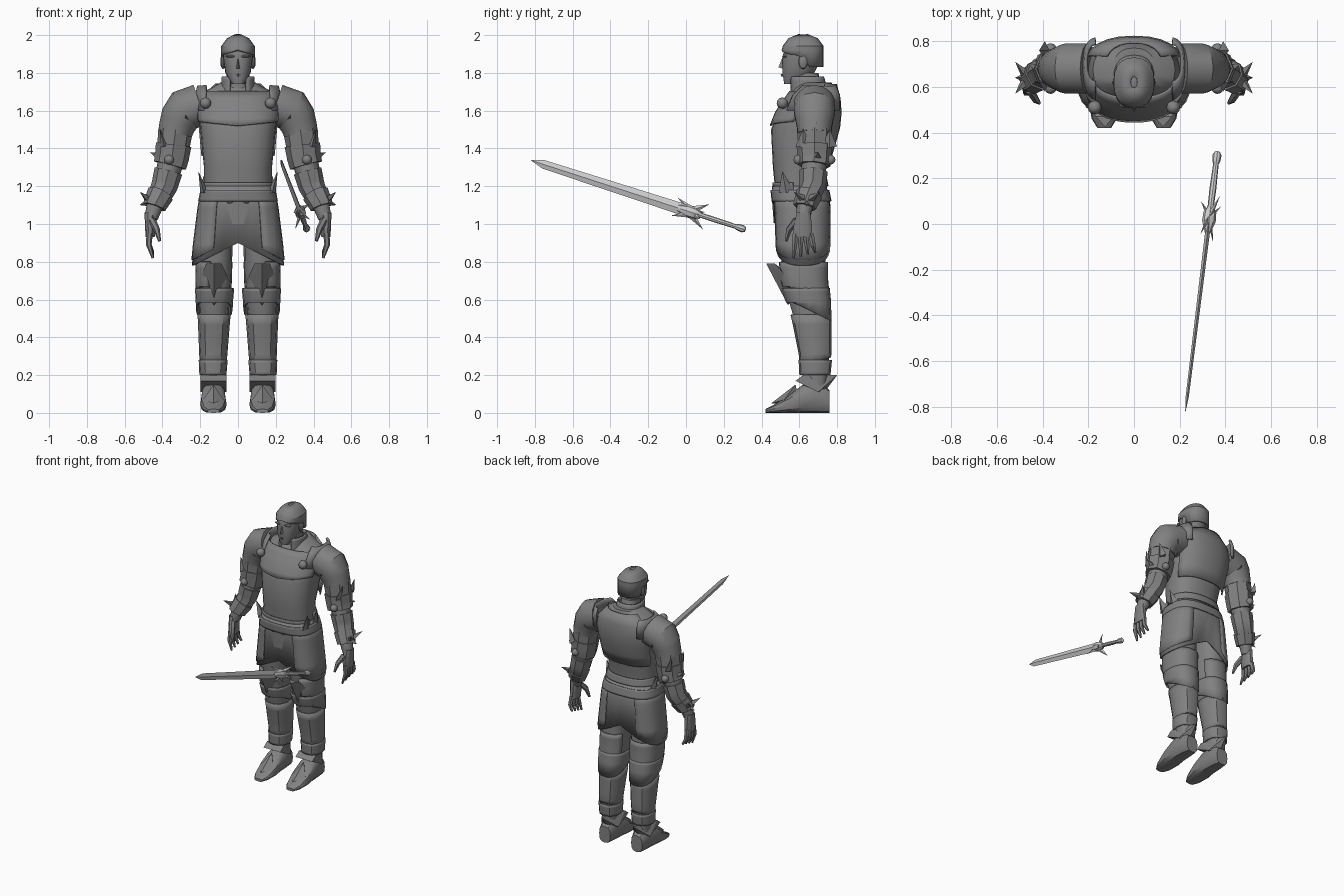
import bpy, bmesh
from math import sin, cos, radians, copysign
from mathutils import Vector, Matrix

cube = bpy.data.objects.get("Cube")
if cube:
    bpy.data.objects.remove(cube, do_unlink=True)


def material(name, value):
    mat = bpy.data.materials.new(name)
    mat.use_nodes = True
    colour = (value, value, value, 1)
    mat.diffuse_color = colour
    mat.node_tree.nodes["Principled BSDF"].inputs["Base Color"].default_value = colour
    return mat


ARMOUR = material("armour grey", .22)
STEEL = material("sword steel", .6)


def finish(name, bm, mat=ARMOUR, mirror=False, angle=32, thick=0, place=None):
    bmesh.ops.recalc_face_normals(bm, faces=bm.faces)
    mesh = bpy.data.meshes.new(name)
    bm.to_mesh(mesh)
    bm.free()
    mesh.materials.append(mat)
    mesh.shade_smooth()
    mesh.set_sharp_from_angle(angle=radians(angle))
    obj = bpy.data.objects.new(name, mesh)
    bpy.context.collection.objects.link(obj)
    if thick:
        solid = obj.modifiers.new("thickness", "SOLIDIFY")
        solid.thickness, solid.offset = thick, 0
    if mirror:
        obj.modifiers.new("mirror", "MIRROR")
    if place:
        obj.matrix_world = place


def skin(bm, rows, closed=True, cap=True):
    count = len(rows[0])
    for low, high in zip(rows, rows[1:]):
        for i in range(count if closed else count - 1):
            j = (i + 1) % count
            bm.faces.new((low[i], low[j], high[j], high[i]))
    if closed and cap:
        bm.faces.new(rows[0])
        bm.faces.new(rows[-1])


def section(rows, t):
    """Section of a body part at height t, blended between its key sections."""
    for low, high in zip(rows, rows[1:]):
        if t <= high[0]:
            break
    blend = (t - low[0]) / (high[0] - low[0])
    return [a + (b - a) * blend for a, b in zip(low, high)]


def loft(name, rows, sides=16, power=2.4, centre=0, lean=0, upright=True,
         arc=None, hem=None, cap=True, **options):
    """Stack rounded sections (position, half width, near edge, far edge)."""
    bm = bmesh.new()
    rings = []
    start, end = arc or (0, 360)
    for k, (t, half, near, far) in enumerate(rows):
        ring = []
        for i in range(sides + 1 if arc else sides):
            turn = radians(start + (end - start) * i / sides)
            c, s = [copysign(abs(f) ** (2 / power), f) for f in (cos(turn), sin(turn))]
            u = centre + lean * t + half * c
            v = (near + far + (far - near) * s) / 2
            lift = hem(u, v) if hem and k == 0 else 0
            ring.append(bm.verts.new((u, v, t + lift) if upright else (u, t, v)))
        rings.append(ring)
    skin(bm, rings, closed=not arc, cap=cap)
    finish(name, bm, **options)


def heights(low, high, steps=5):
    return [low + (high - low) * i / steps for i in range(steps + 1)]


def shell(name, body, low, high, gap, **options):
    """Armour plate that follows a body part at a small gap."""
    rows = []
    for z in heights(low, high):
        t, half, near, far = section(body, z)
        rows.append((t, half + gap, near - gap, far + gap))
    loft(name, rows, cap=False, thick=.01, **options)


def limb(name, path, sides=10, gap=0, **options):
    """Round tube through (z, x, y, radius) stations."""
    bm = bmesh.new()
    points = [Vector((x, y, z)) for z, x, y, r in path]
    rings = []
    for k, point in enumerate(points):
        before, after = points[max(k - 1, 0)], points[min(k + 1, len(points) - 1)]
        along = (after - before).normalized()
        side = along.cross(Vector((0, 1, 0))).normalized()
        up = side.cross(along)
        turns = [radians(360 * i / sides) for i in range(sides)]
        rings.append([bm.verts.new(point + (side * cos(a) + up * sin(a)) * (path[k][-1] + gap))
                      for a in turns])
    skin(bm, rings)
    finish(name, bm, mirror=True, **options)


def hull(name, corners, centre=0, **options):
    """Faceted plate; every corner (offset, y, z) is repeated on both sides of its centre."""
    bm = bmesh.new()
    spots = {(centre + side * x, y, z) for x, y, z in corners for side in (-1, 1)}
    made = bmesh.ops.convex_hull(bm, input=[bm.verts.new(p) for p in sorted(spots)])
    loose = {v for v in made["geom_interior"] if isinstance(v, bmesh.types.BMVert)}
    bmesh.ops.delete(bm, geom=list(loose), context="VERTS")
    finish(name, bm, angle=15, **options)


def spike(name, base, tip, wide, thin, **options):
    """Four-sided point."""
    bm = bmesh.new()
    base, tip = Vector(base), Vector(tip)
    along = (tip - base).normalized()
    side = along.cross(Vector((1, 0, 0))).normalized()
    flat = along.cross(side) * thin
    side *= wide
    ring = [bm.verts.new(base + offset) for offset in (side, flat, -side, -flat)]
    point = bm.verts.new(tip)
    bm.faces.new(ring)
    for i, corner in enumerate(ring):
        bm.faces.new((corner, ring[i - 1], point))
    finish(name, bm, angle=15, **options)


def stud(name, centre, size, **options):
    bm = bmesh.new()
    bmesh.ops.create_uvsphere(bm, u_segments=12, v_segments=6, radius=1,
                              matrix=Matrix.Translation(centre) @ Matrix.Diagonal((*size, 1)))
    finish(name, bm, mirror=True, **options)


# Key sections of the body
TORSO = [(1.1, .18, .48, .73), (1.3, .18, .46, .73), (1.5, .2, .45, .79),
         (1.6, .21, .49, .8), (1.7, .18, .56, .79), (1.75, .09, .59, .77)]
NECK = [(1.66, .07, .57, .74), (1.8, .06, .57, .7)]
HEAD = [(1.74, .03, .52, .57), (1.8, .067, .51, .68), (1.88, .08, .51, .72),
        (1.94, .08, .52, .72), (1.98, .05, .55, .69), (2, .01, .6, .64)]
SKIRT = [(.78, .24, .48, .76), (1.1, .2, .47, .76), (1.2, .18, .46, .74)]
LEG = [(.1, .05, .62, .74), (.3, .063, .61, .76), (.5, .075, .57, .76),
       (.7, .09, .51, .74), (1, .09, .49, .74)]
ARM = [(1.03, .46, .62, .035), (1.1, .44, .63, .045), (1.2, .39, .67, .06), (1.35, .35, .68, .07),
       (1.5, .33, .68, .08), (1.6, .29, .68, .1), (1.63, .2, .68, .1)]

# Torso and breastplate
loft("torso", TORSO, sides=24)
shell("chest_plate", TORSO, 1.52, 1.7, .01, arc=(-165, -15), hem=lambda x, y: abs(x) / 10)
shell("back_plate", TORSO, 1.36, 1.74, .02, arc=(25, 155), sides=10)
shell("belly_plate", TORSO, 1.17, 1.22, .006, arc=(-170, -10), hem=lambda x, y: abs(x) * .4 - .08)
shell("collar", NECK, 1.68, 1.78, .02, arc=(-65, 245))
stud("chest_stud", (.172, .51, 1.64), (.03, .03, .03))

# Head
loft("neck", NECK)
loft("head", HEAD, sides=18)


def hairline(x, y):
    if y < .6:
        return .02 - abs(x) * .3
    return -.07 if y > .63 else -.02


shell("hair", HEAD, 1.9, 2, .004, sides=20, hem=hairline)
hull("nose", [(0, .49, 1.83), (.014, .52, 1.82), (0, .51, 1.88), (0, .54, 1.85)])
hull("lips", [(.024, .52, 1.79), (0, .5, 1.795), (0, .505, 1.78), (0, .54, 1.79)])
stud("brow", (.035, .523, 1.888), (.03, .014, .008))
stud("ear", (.08, .62, 1.86), (.014, .025, .04))

# Skirt and belts
loft("skirt", SKIRT, sides=28, power=2.8, cap=False, thick=.01, hem=lambda x, y: .12 - abs(x) / 2)
shell("side_tasset", SKIRT, .83, 1.15, .008, power=2.8, arc=(-65, 65), sides=10, mirror=True,
      hem=lambda x, y: .1 - x / 2)
shell("belt", SKIRT, 1.12, 1.18, .01, power=2.8, sides=24)
shell("back_belt", SKIRT, 1.2, 1.25, .01, arc=(5, 175))
hull("loin_plate", [(0, .455, 1.13), (.03, .465, 1), (.06, .465, 1.1), (0, .49, 1.05)])
for y in (.53, .64):
    spike("hip_spike", (.18, y, 1.17), (.21, y - .02, 1.28), .04, .02, mirror=True)

# Legs and layered leg guards
lower = dict(centre=.137, lean=-.02, mirror=True)
loft("leg", LEG, sides=14, **lower)
shell("thigh_guard", LEG, .64, .8, .008, arc=(-80, 150), hem=lambda x, y: .3 - y / 2, **lower)
shell("calf_guard", LEG, .57, .66, .012, hem=lambda x, y: .3 - y / 2, **lower)
shell("shin_guard", LEG, .26, .52, .006, sides=12, hem=lambda x, y: y * .4 - .27, **lower)
shell("ankle_cuff", LEG, .2, .28, .01, sides=12, **lower)
hull("knee_plate", [(0, .425, .79), (.04, .47, .79), (.085, .56, .69), (0, .54, .57), (0, .62, .68)],
     centre=.127, mirror=True)

# Boots
foot = dict(centre=.13, mirror=True)
loft("boot", [(.42, .03, 0, .02), (.46, .055, 0, .04), (.54, .07, 0, .09), (.62, .065, 0, .15),
              (.7, .06, 0, .17), (.76, .045, 0, .12)], sides=12, power=2.8, upright=False, **foot)
hull("boot_plate", [(0, .45, .05), (.055, .52, .07), (0, .58, .15), (0, .6, .05)], **foot)
hull("ankle_plate", [(.068, .58, .17), (.068, .62, .2), (.068, .7, .11), (0, .8, .2), (0, .74, .12)], **foot)


# Arms, with sleeves that follow them
def sleeve(name, low, high, gap, sides=8):
    limb(name, [section(ARM, z) for z in heights(low, high)], sides=sides, gap=gap)


limb("arm", ARM, sides=12)
sleeve("pauldron", 1.48, 1.63, .012, sides=14)
sleeve("upper_arm_guard", 1.4, 1.5, .012)
sleeve("elbow_plate", 1.31, 1.42, .02)
sleeve("forearm_guard", 1.15, 1.28, .01)
sleeve("wrist_cuff", 1.09, 1.16, .018)
loft("shoulder_rim", [(1.6, .06, .535, .81), (1.68, .06, .57, .81), (1.73, .05, .62, .79)],
     centre=.16, arc=(-85, 85), thick=.014, mirror=True)
for shift in (-.07, 0, .07):
    y = .69 + shift
    spike("arm_spike", (.39, y, 1.41), (.415, y, 1.54 - abs(shift) / 2), .04, .02, mirror=True)
    spike("cuff_spike", (.46, .64, 1.12), (.52, y - .05, 1.1 + abs(shift)), .03, .03, mirror=True)
spike("elbow_spike", (.38, .68, 1.34), (.465, .7, 1.38), .06, .04, mirror=True)
for y in (.595, .765):
    stud("elbow_stud", (.365, y, 1.34), (.026, .026, .026))

# Hands
loft("palm", [(.93, .024, .57, .67), (.98, .027, .565, .67), (1.06, .03, .585, .66)],
     centre=.465, sides=10, mirror=True)
for i in range(4):
    root, tip = .58 + i * .027, .57 + i * .038
    limb("finger", [(.95, .468, root, .017), (.89, .472, (root + tip) / 2, .015),
                    (.82 + i * .01, .45, tip, .007)], sides=6)
limb("thumb", [(1.02, .455, .585, .02), (.97, .43, .545, .017), (.91, .415, .53, .008)], sides=6)

# Sword, built along its own axis from pommel to tip
pommel = Vector((.365, .315, .97))
aim = Vector((.225, -.82, 1.337)) - pommel
turn = aim.to_track_quat("-Y", "Z").to_matrix().to_4x4()
steel = dict(mat=STEEL, place=Matrix.Translation(pommel) @ turn)


def sword_part(name, stations, sides=8):
    rows = [(-reach, wide, -high, high) for reach, wide, high in stations]
    loft(name, rows, sides=sides, power=2, upright=False, **steel)


sword_part("blade", [(.3, .011, .032), (aim.length - .07, .007, .023), (aim.length, .001, .001)], sides=4)
sword_part("grip", [(.05, .012, .012), (.17, .015, .014), (.28, .013, .013)])
sword_part("pommel", [(0, .012, .012), (.015, .02, .02), (.045, .017, .017), (.06, .01, .01)])
sword_part("guard", [(.25, .012, .014), (.28, .028, .032), (.32, .03, .034), (.38, .01, .018)])
for side in (-1, 1):
    for name, x, y, z in (("rear_prong", .035, -.22, .07), ("front_prong", -.03, -.4, .05),
                          ("side_prong", .045, -.24, -.02)):
        spike(name, (0, -.3, side * z / 5), (side * x, y, side * z), .02, .012, **steel)
